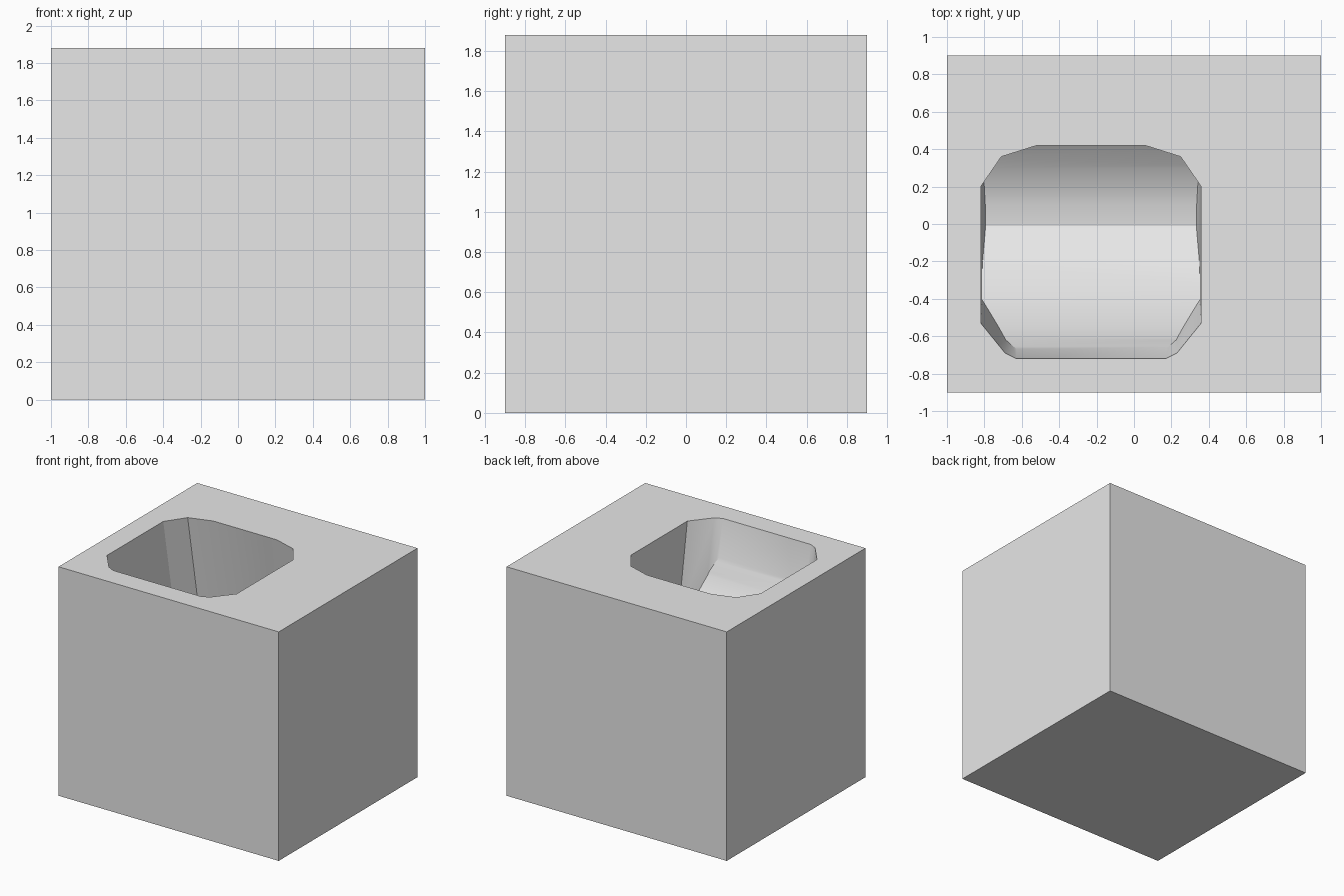
import bpy, bmesh, math

cube = bpy.data.objects.get("Cube")
if cube:
    bpy.data.objects.remove(cube, do_unlink=True)

TOP = 1.88      # block height
CENTRE = -0.23  # cavity centre in x
LEAN = 0.17     # cavity leans to the back with depth

grey = bpy.data.materials.new("plain_grey")
grey.use_nodes = True
grey.diffuse_color = (0.8, 0.8, 0.8, 1)
grey.node_tree.nodes["Principled BSDF"].inputs["Base Color"].default_value = (0.8, 0.8, 0.8, 1)


def loft(name, rings):
    """Closed solid skinned through matching rings of points."""
    bm = bmesh.new()
    loops = [[bm.verts.new(p) for p in ring] for ring in rings]
    for a, b in zip(loops, loops[1:]):
        for i in range(len(a)):
            j = (i + 1) % len(a)
            bm.faces.new((a[i], a[j], b[j], b[i]))
    bm.faces.new(loops[0][::-1])
    bm.faces.new(loops[-1])
    bmesh.ops.recalc_face_normals(bm, faces=bm.faces)
    mesh = bpy.data.meshes.new(name)
    bm.to_mesh(mesh)
    bm.free()
    mesh.materials.append(grey)
    obj = bpy.data.objects.new(name, mesh)
    bpy.context.collection.objects.link(obj)
    return obj


def boolean(target, tool, operation):
    mod = target.modifiers.new("boolean", "BOOLEAN")
    mod.operation, mod.object, mod.solver = operation, tool, "EXACT"
    bpy.context.view_layer.objects.active = target
    bpy.ops.object.modifier_apply(modifier=mod.name)
    bpy.data.objects.remove(tool, do_unlink=True)


# Solid block
block = loft("block", [[(-1, -0.9, z), (1, -0.9, z), (1, 0.9, z), (-1, 0.9, z)]
                       for z in (0, TOP)])

# Leaning shaft with chamfered corners, narrowing near the floor
half = [(0.40, -0.72), (0.46, -0.69), (0.59, -0.53),
        (0.59, 0.20), (0.48, 0.36), (0.29, 0.42)]
outline = half + [(-x, y) for x, y in reversed(half)]
shaft = loft("cavity_shaft", [
    [(CENTRE + x * s, y + LEAN * d, TOP - d) for x, y in outline]
    for d, s in ((-0.1, 1), (0.92, 0.985), (1.1, 0.93))])

# Rounded floor profile (y, depth) swept across the cavity
floor = [(-0.80, -0.2), (-0.72, 0.2), (-0.655, 0.33), (-0.61, 0.44), (-0.55, 0.545),
         (-0.43, 0.71), (-0.32, 0.83), (-0.20, 0.93), (-0.01, 1.02), (0.10, 1.01),
         (0.20, 0.98), (0.30, 0.93), (0.42, 0.85), (0.50, 0.77), (0.56, 0.67),
         (0.70, 0.3), (0.70, -0.2)]
sweep = loft("cavity_floor", [[(x, y, TOP - d) for y, d in floor] for x in (-0.95, 0.5)])

# Carve the cavity from the block
boolean(shaft, sweep, "INTERSECT")
boolean(block, shaft, "DIFFERENCE")

bpy.ops.object.select_all(action="DESELECT")
block.select_set(True)
bpy.context.view_layer.objects.active = block
bpy.ops.object.shade_smooth_by_angle(angle=math.radians(28))
